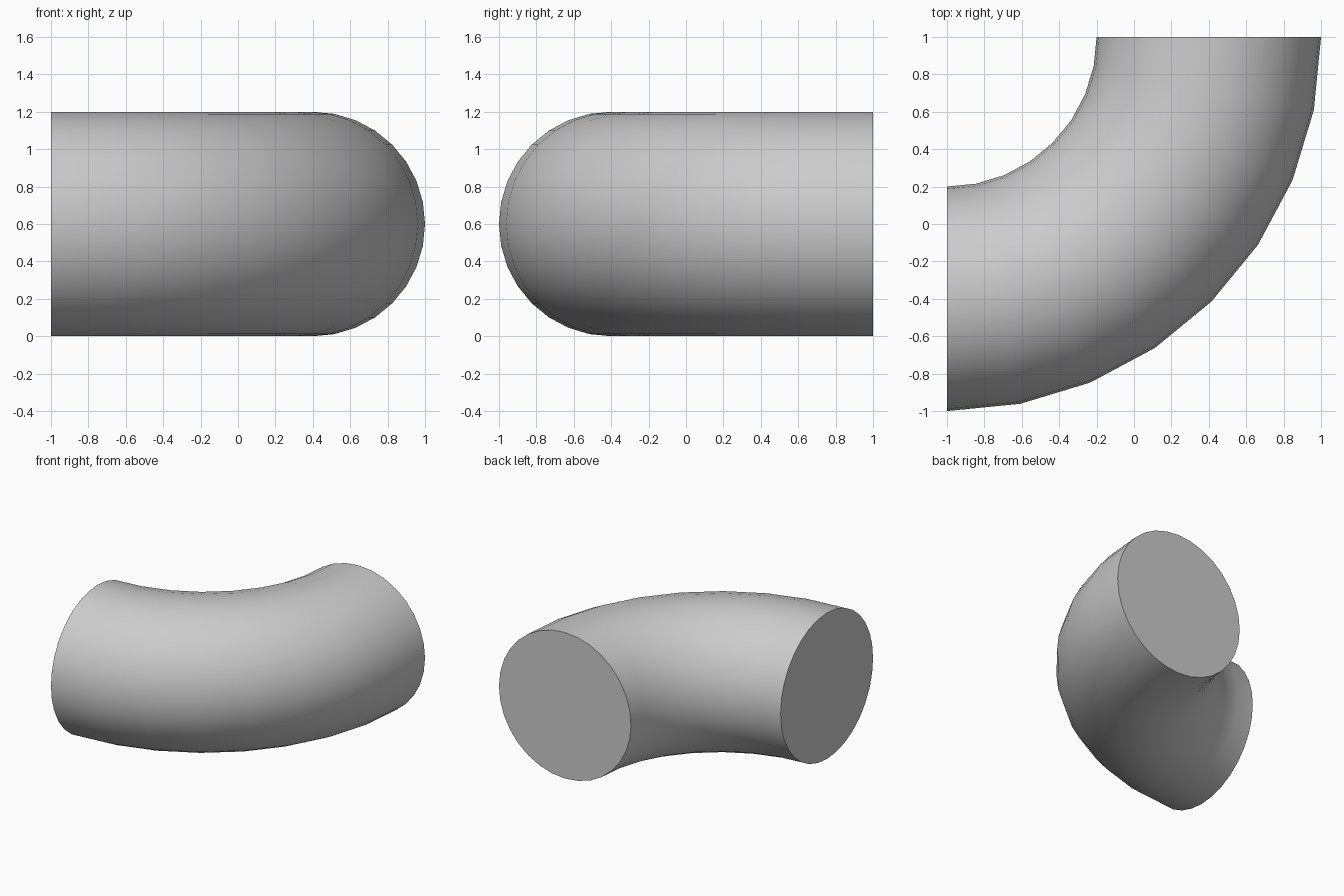
import bpy, bmesh
from math import cos, sin, pi, radians
from mathutils import Matrix, Vector

if "Cube" in bpy.data.objects:
    bpy.data.objects.remove(bpy.data.objects["Cube"])

BEND_CENTRE = Vector((-1.0, 1.0, 0.6))
BEND_RADIUS, PIPE_RADIUS = 1.4, 0.6
SIDES, STEPS = 32, 8

bm = bmesh.new()

# Round end profile, facing -x at the start of the bend
ring = [bm.verts.new(BEND_CENTRE + Vector((0,
        -BEND_RADIUS + PIPE_RADIUS * cos(2 * pi * i / SIDES),
        PIPE_RADIUS * sin(2 * pi * i / SIDES)))) for i in range(SIDES)]
start_cap = bm.faces.new(ring)

# Sweep the profile through a quarter turn, keeping both ends closed
bmesh.ops.spin(bm, geom=[start_cap] + start_cap.edges[:] + ring,
               cent=BEND_CENTRE, axis=(0, 0, 1), angle=radians(90),
               steps=STEPS, use_duplicate=False)

# Make sure both flat ends exist
bm.faces.ensure_lookup_table()
if not any(len(f.verts) == SIDES and f.calc_center_median().x < -0.99 for f in bm.faces):
    bmesh.ops.holes_fill(bm, edges=[e for e in bm.edges if e.is_boundary], sides=0)
bmesh.ops.recalc_face_normals(bm, faces=bm.faces[:])

mesh = bpy.data.meshes.new("pipe_elbow")
bm.to_mesh(mesh)
bm.free()
elbow = bpy.data.objects.new("pipe_elbow", mesh)
bpy.context.collection.objects.link(elbow)

# Smooth pipe wall with sharp end rims
bpy.context.view_layer.objects.active = elbow
elbow.select_set(True)
bpy.ops.object.shade_smooth_by_angle(angle=radians(40))
